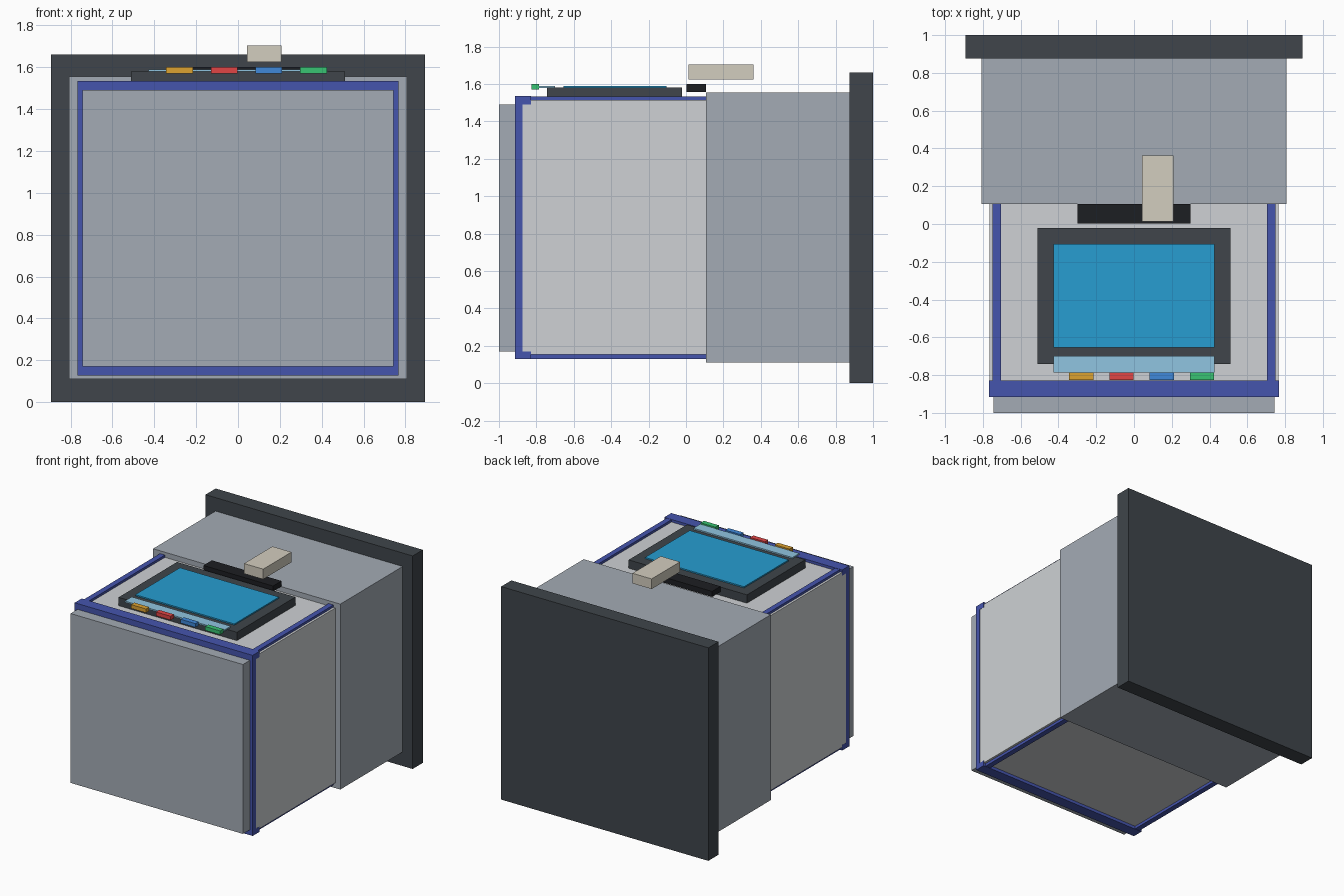
import bpy

if "Cube" in bpy.data.objects:
    bpy.data.objects.remove(bpy.data.objects["Cube"])

mats = {}


def material(name, rgb):
    m = bpy.data.materials.new(name)
    m.diffuse_color = (*rgb, 1)
    m.use_nodes = True
    m.node_tree.nodes["Principled BSDF"].inputs["Base Color"].default_value = m.diffuse_color
    mats[name] = m


for n, c in {
    "charcoal": (0.05, 0.06, 0.07), "steel": (0.37, 0.41, 0.46),
    "pale_grey": (0.62, 0.64, 0.66), "trim_blue": (0.06, 0.09, 0.42),
    "screen_blue": (0.02, 0.34, 0.64), "light_blue": (0.28, 0.56, 0.75),
    "black": (0.012, 0.013, 0.016), "beige": (0.65, 0.61, 0.52),
    "amber": (0.72, 0.36, 0.03), "red": (0.75, 0.06, 0.06),
    "blue": (0.05, 0.25, 0.70), "green": (0.04, 0.55, 0.17),
}.items():
    material(n, c)


def box(name, x, y, z, mat):
    """Box from (min, max) pairs on each axis."""
    bpy.ops.mesh.primitive_cube_add(size=1, location=[sum(p) / 2 for p in (x, y, z)])
    o = bpy.context.object
    o.name = name
    o.scale = [p[1] - p[0] for p in (x, y, z)]
    bpy.ops.object.transform_apply(location=False, rotation=False, scale=True)
    o.data.materials.append(mats[mat])
    return o


# Main housing, back to front
box("back_plate", (-0.893, 0.893), (0.875, 1.0), (0, 1.66), "charcoal")
box("rear_body", (-0.807, 0.807), (0.107, 0.875), (0.11, 1.555), "steel")
box("front_body", (-0.766, 0.766), (-0.874, 0.107), (0.152, 1.515), "pale_grey")
box("front_panel", (-0.743, 0.743), (-1.0, -0.874), (0.17, 1.49), "steel")

# Blue frame around the front edge
for label, z in (("top", (1.49, 1.535)), ("bottom", (0.128, 0.17))):
    box(f"frame_{label}", (-0.767, 0.767), (-0.915, -0.828), z, "trim_blue")
for label, s in (("left", -1), ("right", 1)):
    box(f"frame_{label}", sorted((s * 0.743, s * 0.767)), (-0.915, -0.874),
        (0.17, 1.49), "trim_blue")
    # Rails running back along the top and bottom
    rail_x = sorted((s * 0.705, s * 0.748))
    box(f"top_rail_{label}", rail_x, (-0.828, 0.107), (1.50, 1.533), "trim_blue")
    box(f"bottom_rail_{label}", rail_x, (-0.828, 0.107), (0.13, 0.165), "trim_blue")

# Display on top
box("screen_bezel", (-0.51, 0.51), (-0.742, -0.022), (1.515, 1.58), "charcoal")
box("screen", (-0.427, 0.427), (-0.655, -0.105), (1.575, 1.59), "screen_blue")
box("status_strip", (-0.427, 0.427), (-0.785, -0.70), (1.579, 1.59), "light_blue")

# Row of coloured buttons
for i, c in enumerate(("amber", "red", "blue", "green")):
    cx = -0.279 + i * 0.213
    box(f"button_{c}", (cx - 0.064, cx + 0.064), (-0.826, -0.786), (1.57, 1.60), c)

# Slot and card emerging behind the display
box("slot", (-0.30, 0.30), (0.003, 0.107), (1.557, 1.60), "black")
box("card_block", (0.043, 0.208), (0.013, 0.362), (1.624, 1.703), "beige")
